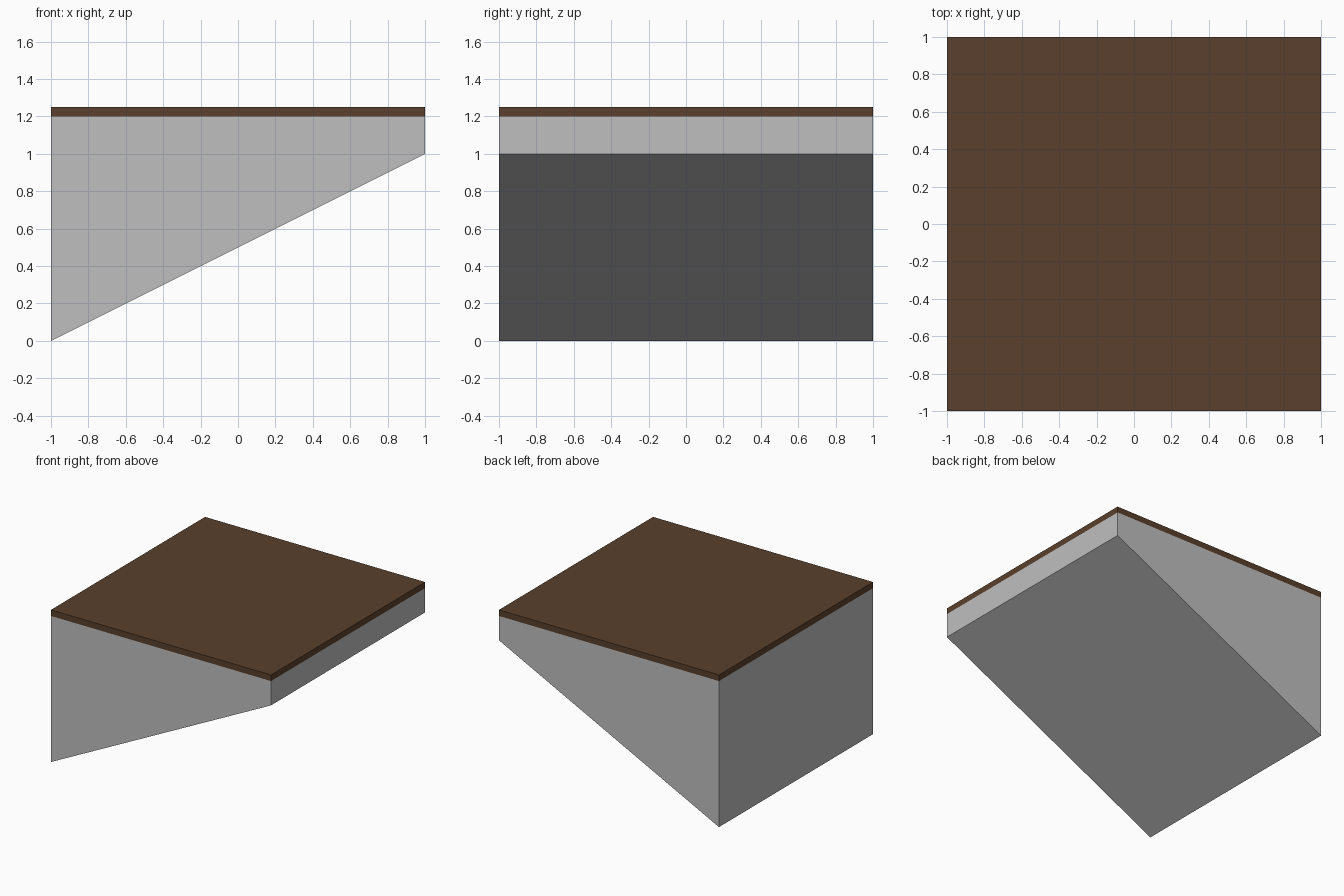
import bpy

if "Cube" in bpy.data.objects:
    bpy.data.objects.remove(bpy.data.objects["Cube"])


def material(name, rgb):
    m = bpy.data.materials.new(name)
    m.diffuse_color = (*rgb, 1.0)
    m.use_nodes = True
    m.node_tree.nodes["Principled BSDF"].inputs["Base Color"].default_value = m.diffuse_color
    return m


def extrude_profile(name, profile, mat):
    """Prism from an (x, z) outline, spanning y = -1 to 1."""
    n = len(profile)
    verts = [(x, y, z) for y in (-1, 1) for x, z in profile]
    faces = [tuple(range(n)), tuple(reversed(range(n, 2 * n)))]
    faces += [(i, i + n, (i + 1) % n + n, (i + 1) % n) for i in range(n)]
    mesh = bpy.data.meshes.new(name)
    mesh.from_pydata(verts, [], faces)
    mesh.materials.append(mat)
    obj = bpy.data.objects.new(name, mesh)
    bpy.context.collection.objects.link(obj)
    return obj


grey = material("light grey", (0.52, 0.52, 0.52))
brown = material("dark brown", (0.102, 0.051, 0.026))

# Wedge-shaped support with sloping underside
extrude_profile("wedge_base", [(-1, 0), (1, 1), (1, 1.2), (-1, 1.2)], grey)

# Thin flat deck on top
extrude_profile("top_slab", [(-1, 1.2), (1, 1.2), (1, 1.25), (-1, 1.25)], brown)
